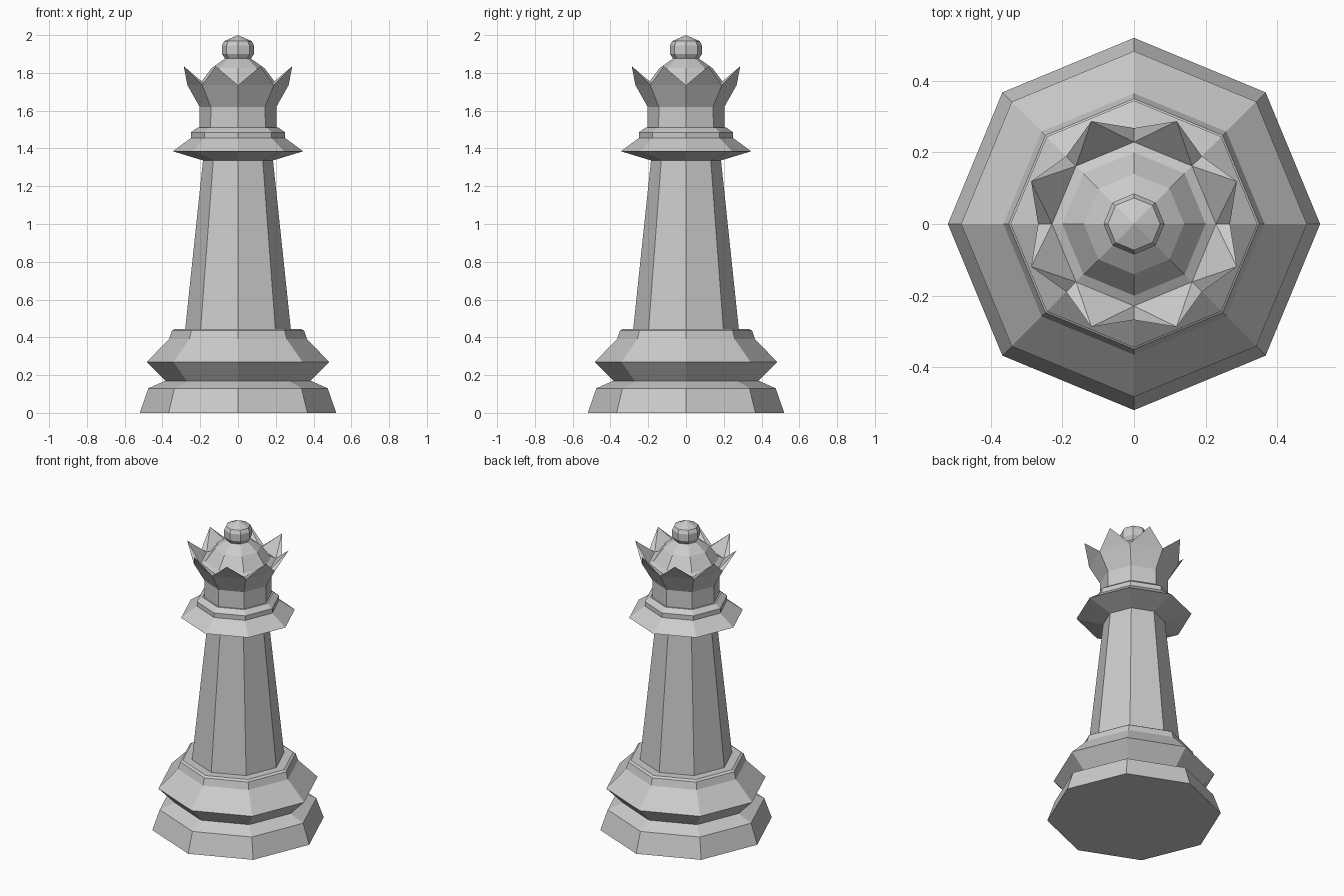
import bpy, bmesh
from math import cos, sin, pi

if "Cube" in bpy.data.objects:
    bpy.data.objects.remove(bpy.data.objects["Cube"])

SIDES = 8


def ring(bm, r, z, turn=0.0):
    """Octagonal ring of vertices; a zero radius gives a single apex."""
    if r == 0:
        return [bm.verts.new((0, 0, z))]
    return [bm.verts.new((r * cos((i + turn) * 2 * pi / SIDES),
                          r * sin((i + turn) * 2 * pi / SIDES), z))
            for i in range(SIDES)]


def bridge(bm, a, b):
    for i in range(SIDES):
        j = (i + 1) % SIDES
        if len(b) == 1:
            bm.faces.new((a[i], a[j], b[0]))
        else:
            bm.faces.new((a[i], a[j], b[j], b[i]))


def finish(bm, name):
    bmesh.ops.recalc_face_normals(bm, faces=bm.faces)
    mesh = bpy.data.meshes.new(name)
    bm.to_mesh(mesh)
    bm.free()
    bpy.context.collection.objects.link(bpy.data.objects.new(name, mesh))


def turned(name, profile):
    """Turn an (r, z) profile around the z axis, with closed ends."""
    bm = bmesh.new()
    rings = [ring(bm, r, z) for r, z in profile]
    for a, b in zip(rings, rings[1:]):
        bridge(bm, a, b)
    for end in (rings[0], rings[-1]):
        if len(end) > 1:
            bm.faces.new(end)
    finish(bm, name)


# Stepped base, tapering shaft and flared collar
turned("base", [(0.52, 0), (0.475, 0.13), (0.385, 0.17), (0.483, 0.27),
                (0.365, 0.39), (0.35, 0.435), (0.335, 0.445)])
turned("shaft", [(0.28, 0.44), (0.185, 1.34)])
turned("collar", [(0.18, 1.335), (0.345, 1.385), (0.25, 1.455),
                  (0.25, 1.485), (0.215, 1.51)])

# Crown: octagonal band flaring into eight points, with domed top inside
bm = bmesh.new()
foot = ring(bm, 0.205, 1.505)
band = ring(bm, 0.203, 1.62)
outer = ring(bm, 0.268, 1.735)
tips = ring(bm, 0.311, 1.835, 0.5)
inner = ring(bm, 0.229, 1.73)
dome = [ring(bm, 0.2, 1.745), ring(bm, 0.14, 1.825), ring(bm, 0.07, 1.875)]
bm.faces.new(foot)
bridge(bm, foot, band)
bridge(bm, band, outer)
for i in range(SIDES):
    j = (i + 1) % SIDES
    bm.faces.new((outer[i], outer[j], tips[i]))
    bm.faces.new((outer[i], tips[i], inner[i]))
    bm.faces.new((outer[j], inner[j], tips[i]))
    bm.faces.new((inner[i], tips[i], inner[j]))
bridge(bm, inner, dome[0])
bridge(bm, dome[0], dome[1])
bridge(bm, dome[1], dome[2])
bm.faces.new(dome[2])
finish(bm, "crown")

# Faceted ball on top
turned("finial", [(0.065, 1.87), (0.085, 1.9), (0.085, 1.945),
                  (0.073, 1.968), (0, 2.0)])
